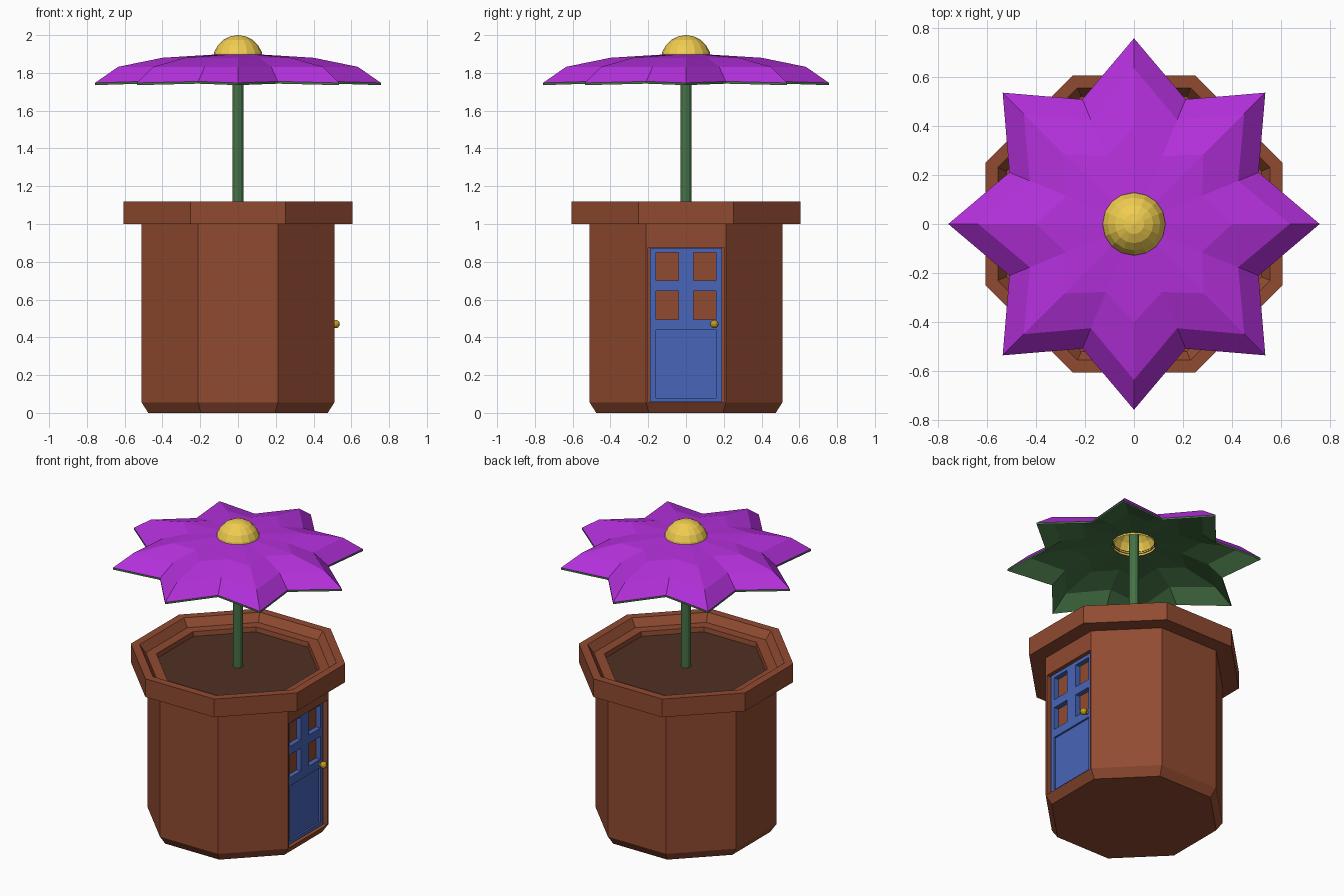
import bpy, bmesh
from math import sin, cos, pi

if "Cube" in bpy.data.objects:
    bpy.data.objects.remove(bpy.data.objects["Cube"])

def material(name, rgb):
    m = bpy.data.materials.new(name)
    m.diffuse_color = (*rgb, 1)
    m.use_nodes = True
    m.node_tree.nodes["Principled BSDF"].inputs["Base Color"].default_value = m.diffuse_color
    return m

CLAY = material("clay", (0.28, 0.07, 0.03))
SOIL = material("soil", (0.08, 0.03, 0.017))
BLUE = material("blue paint", (0.065, 0.13, 0.48))
BRASS = material("brass", (0.58, 0.35, 0.013))
GREEN = material("leaf green", (0.06, 0.17, 0.06))
PURPLE = material("petal purple", (0.46, 0.03, 0.72))
YELLOW = material("pollen yellow", (0.87, 0.61, 0.08))

def finish(name, bm, mats, recalc=True):
    if recalc:
        bmesh.ops.recalc_face_normals(bm, faces=bm.faces)
    me = bpy.data.meshes.new(name)
    bm.to_mesh(me)
    bm.free()
    for m in mats:
        me.materials.append(m)
    ob = bpy.data.objects.new(name, me)
    bpy.context.collection.objects.link(ob)
    return ob

def loft(bm, rings, mat=0):
    """Bridge rings of points; returns the vertex rings."""
    vr = [[bm.verts.new(p) for p in r] for r in rings]
    for a, b in zip(vr, vr[1:]):
        n = len(a)
        for i in range(n):
            j = (i + 1) % n
            bm.faces.new((a[i], a[j], b[j], b[i])).material_index = mat
    return vr

def ring(r, z, n, phase=0.0):
    return [(r * cos(phase + 2 * pi * i / n), r * sin(phase + 2 * pi * i / n), z) for i in range(n)]

def octagon(apothem, z):
    return ring(apothem / cos(pi / 8), z, 8, pi / 8)

def box(bm, lo, hi):
    vs = bmesh.ops.create_cube(bm, size=1)["verts"]
    for v in vs:
        v.co = [lo[k] + (v.co[k] + 0.5) * (hi[k] - lo[k]) for k in range(3)]

def cut(ob, boxes):
    bm = bmesh.new()
    for lo, hi in boxes:
        box(bm, lo, hi)
    cutter = finish("cutter", bm, ob.data.materials[:1])
    cutter.hide_render = True
    mod = ob.modifiers.new("cut", 'BOOLEAN')
    mod.operation, mod.object, mod.solver = 'DIFFERENCE', cutter, 'EXACT'
    bpy.context.view_layer.objects.active = ob
    bpy.ops.object.modifier_apply(modifier=mod.name)
    bpy.data.objects.remove(cutter)

# Octagonal pot with rim, inner ledge and door niche
SOIL_Z = 1.04
bm = bmesh.new()
profile = [(0.475, 0), (0.51, 0.055), (0.51, 1.0), (0.605, 1.0), (0.605, 1.12),
           (0.555, 1.12), (0.52, 1.07), (0.46, 1.07), (0.455, SOIL_Z - 0.01)]
rings = loft(bm, [octagon(a, z) for a, z in profile])
bm.faces.new(rings[0])
bm.faces.new(rings[-1])
pot = finish("pot", bm, [CLAY])
cut(pot, [((0.45, -0.2, 0.055), (0.7, 0.2, 0.875))])

# Soil
bm = bmesh.new()
rings = loft(bm, [octagon(0.456, SOIL_Z - 0.01), octagon(0.456, SOIL_Z)])
for r in rings:
    bm.faces.new(r)
finish("soil", bm, [SOIL])

# Door with four window openings and a sunken lower panel
bm = bmesh.new()
box(bm, (0.455, -0.19, 0.057), (0.487, 0.19, 0.873))
door = finish("door", bm, [BLUE])
holes = [((0.4, y, z), (0.6, y + 0.12, z + 0.15)) for y in (-0.16, 0.04) for z in (0.495, 0.70)]
cut(door, holes + [((0.475, -0.16, 0.08), (0.6, 0.16, 0.44))])

# Door knob and its spindle
bm = bmesh.new()
bmesh.ops.create_uvsphere(bm, u_segments=10, v_segments=6, radius=0.022)
bmesh.ops.translate(bm, verts=bm.verts, vec=(0.518, 0.15, 0.47))
box(bm, (0.48, 0.143, 0.463), (0.51, 0.157, 0.477))
finish("door_knob", bm, [BRASS])

# Stem
bm = bmesh.new()
rings = loft(bm, [ring(0.03, z, 12) for z in (SOIL_Z - 0.005, 1.94)])
for r in rings:
    bm.faces.new(r)
finish("stem", bm, [GREEN])

# Eight-pointed blossom: purple above, green below, open in the middle
def star(tip, valley, z, rise=0.0):
    return [((tip, valley)[i % 2] * cos(i * pi / 8), (tip, valley)[i % 2] * sin(i * pi / 8),
             z + rise * (i % 2)) for i in range(16)]

levels = [(0.757, 0.55, 1.747, 0.008), (0.635, 0.46, 1.832, 0), (0.40, 0.30, 1.88, 0), (0.125, 0.125, 1.897, 0)]
bm = bmesh.new()
loft(bm, [star(*l) for l in levels], 0)
loft(bm, [star(t, v, z - 0.012, r) for t, v, z, r in levels[::-1]], 1)
loft(bm, [star(t, v, z - d, r) for d in (0.012, 0) for t, v, z, r in levels[:1]], 1)
bmesh.ops.remove_doubles(bm, verts=bm.verts, dist=0.0005)
finish("petals", bm, [PURPLE, GREEN])

# Domed flower centre, hollow underneath
bm = bmesh.new()
bmesh.ops.create_uvsphere(bm, u_segments=16, v_segments=10, radius=0.133)
bmesh.ops.bisect_plane(bm, geom=bm.verts[:] + bm.edges[:] + bm.faces[:], plane_co=(0, 0, 0.005),
                       plane_no=(0, 0, 1), clear_inner=True)
bmesh.ops.translate(bm, verts=bm.verts, vec=(0, 0, 1.867))
finish("flower_centre", bm, [YELLOW], recalc=False)
